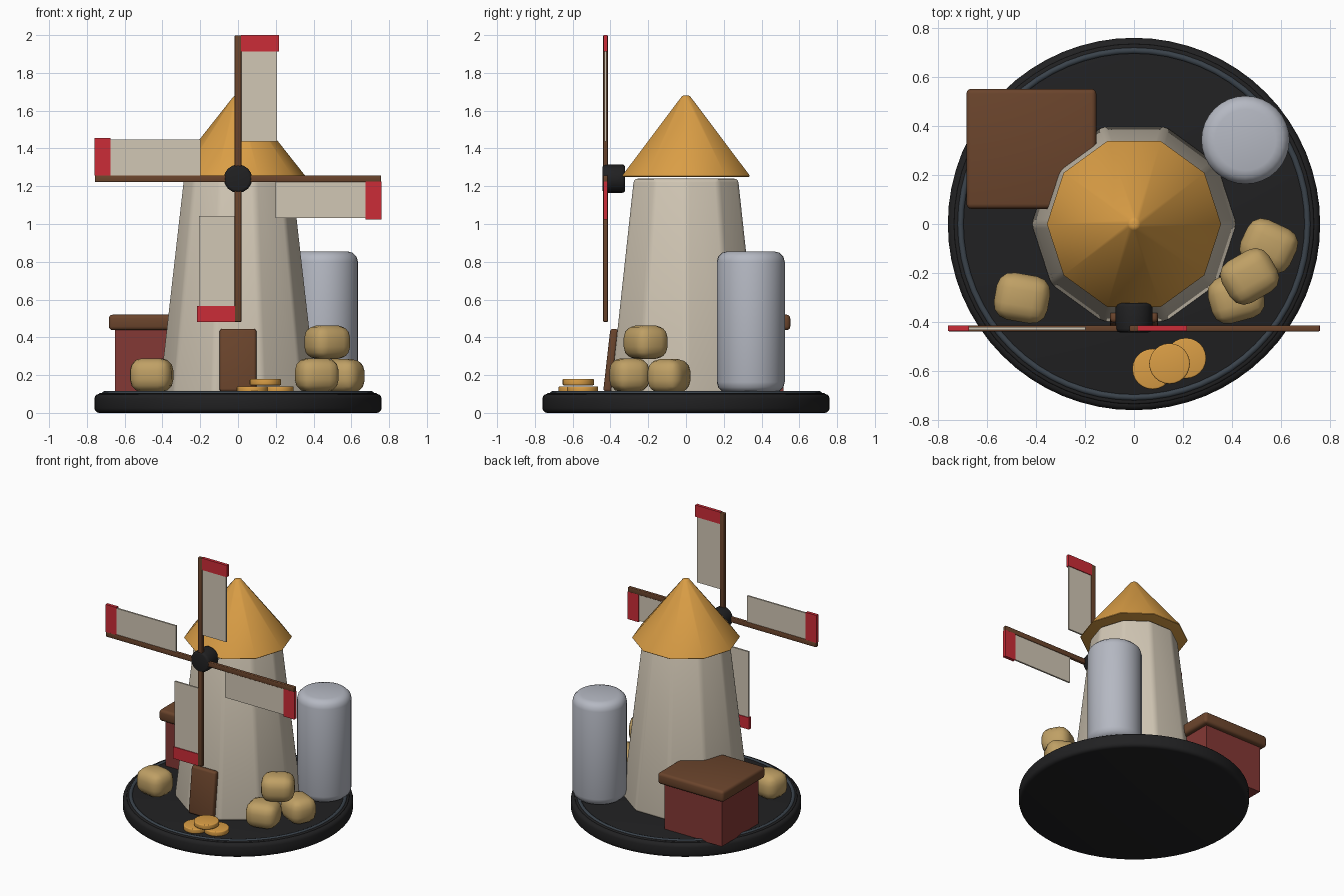
import bpy, bmesh, math
from math import radians
from mathutils import Matrix, Vector

cube = bpy.data.objects.get("Cube")
if cube:
    bpy.data.objects.remove(cube, do_unlink=True)


def material(name, rgb):
    m = bpy.data.materials.new(name)
    m.use_nodes = True
    m.diffuse_color = (*rgb, 1)
    node = next(n for n in m.node_tree.nodes if n.type == 'BSDF_PRINCIPLED')
    node.inputs["Base Color"].default_value = (*rgb, 1)
    return m


black = material("charcoal", (0.015, 0.015, 0.016))
slate = material("slate", (0.042, 0.055, 0.07))
cream = material("cream", (0.64, 0.57, 0.46))
orange = material("orange", (0.70, 0.34, 0.06))
brown = material("brown", (0.145, 0.058, 0.025))
red = material("bright_red", (0.60, 0.025, 0.038))
barn_red = material("barn_red", (0.23, 0.04, 0.035))
silver = material("silver", (0.46, 0.48, 0.54))
straw = material("straw", (0.52, 0.35, 0.13))


def finish(name, bm, mat, bevel, limit, matrix):
    """Bevel the sharp edges, place the mesh and shade it."""
    if bevel:
        edges = [e for e in bm.edges if e.calc_face_angle(0) > radians(limit)]
        bmesh.ops.bevel(bm, geom=edges, offset=bevel, segments=3, profile=0.5,
                        affect='EDGES', clamp_overlap=True)
    bmesh.ops.transform(bm, matrix=matrix, verts=bm.verts)
    bmesh.ops.recalc_face_normals(bm, faces=bm.faces)
    mesh = bpy.data.meshes.new(name)
    bm.to_mesh(mesh)
    bm.free()
    mesh.materials.append(mat)
    ob = bpy.data.objects.new(name, mesh)
    bpy.context.collection.objects.link(ob)
    bpy.ops.object.select_all(action='DESELECT')
    ob.select_set(True)
    bpy.context.view_layer.objects.active = ob
    bpy.ops.object.shade_smooth_by_angle(angle=radians(40))
    return ob


def box(name, size, loc, mat, bevel=0.0, rot=Matrix(), pivot=Matrix()):
    bm = bmesh.new()
    bmesh.ops.create_cube(bm, size=1)
    bmesh.ops.scale(bm, vec=size, verts=bm.verts)
    return finish(name, bm, mat, bevel, 30, pivot @ Matrix.Translation(loc) @ rot)


def drum(name, r1, r2, z0, z1, xy, mat, sides=32, bevel=0.0, limit=40, pivot=Matrix()):
    """Upright tapered cylinder with one corner facing the back."""
    bm = bmesh.new()
    bmesh.ops.create_cone(bm, cap_ends=True, segments=sides, radius1=r1,
                          radius2=r2, depth=z1 - z0)
    bmesh.ops.rotate(bm, verts=bm.verts, matrix=Matrix.Rotation(radians(90), 3, 'Z'))
    return finish(name, bm, mat, bevel, limit,
                  pivot @ Matrix.Translation((*xy, (z0 + z1) / 2)))


# Round base with a raised floor and an inlaid ring
drum("base", 0.76, 0.76, 0, 0.1, (0, 0), black, 64, 0.025)
drum("floor", 0.735, 0.735, 0.08, 0.106, (0, 0), black, 64, 0.006)
bpy.ops.mesh.primitive_torus_add(major_radius=0.708, minor_radius=0.014,
                                 major_segments=64, minor_segments=8,
                                 location=(0, 0, 0.101))
ring = bpy.context.object
ring.name = "floor_ring"
ring.data.materials.append(slate)
bpy.ops.object.shade_smooth_by_angle(angle=radians(60))

# Tower and roof
drum("tower", 0.42, 0.29, 0.1, 1.24, (0, 0), cream, 10, 0.02, 30)
drum("tower_roof", 0.36, 0.02, 1.25, 1.68, (0, 0), orange, 10, 0.01)

# Door leaning with the tower wall
box("door", (0.195, 0.045, 0.335), (0, -0.397, 0.278), brown, 0.015,
    Matrix.Rotation(radians(-6.5), 4, 'X'))

# Hub and four sails
hub_centre = Matrix.Translation((0, -0.426, 1.24))
drum("hub", 0.075, 0.075, -0.016, 0.104, (0, 0), black, 16, 0.015,
     pivot=hub_centre @ Matrix.Rotation(radians(-90), 4, 'X'))
for i in range(4):
    turn = hub_centre @ Matrix.Rotation(radians(-90 * i), 4, 'Y')
    box(f"spar_{i}", (0.036, 0.025, 0.758), (0, 0, 0.379), brown, 0.005, pivot=turn)
    box(f"sail_{i}", (0.195, 0.012, 0.485), (0.11, 0, 0.44), cream, pivot=turn)
    box(f"sail_tip_{i}", (0.2, 0.023, 0.086), (0.116, 0, 0.717), red, pivot=turn)

# Silo
drum("silo", 0.18, 0.18, 0.108, 0.855, (0.455, 0.343), silver, 32, 0.055)

# Shed with a thick slab roof
box("shed", (0.46, 0.42, 0.35), (-0.42, 0.307, 0.275), barn_red)
box("shed_roof", (0.53, 0.49, 0.082), (-0.419, 0.307, 0.479), brown, 0.02)

# Straw bales
for i, (x, y, z, angle) in enumerate([(-0.457, -0.302, 0.2, -10), (0.417, -0.3, 0.2, 15),
                                      (0.55, -0.09, 0.195, -25), (0.472, -0.214, 0.374, 30)]):
    box(f"straw_bale_{i}", (0.222, 0.195, 0.178), (x, y, z), straw, 0.065,
        Matrix.Rotation(radians(angle), 4, 'Z'))

# Coins
for i, (x, y, z) in enumerate([(0.076, -0.592, 0.106), (0.212, -0.548, 0.106),
                               (0.145, -0.57, 0.146)]):
    drum(f"coin_{i}", 0.083, 0.083, z, z + 0.034, (x, y), orange, 24, 0.006)
